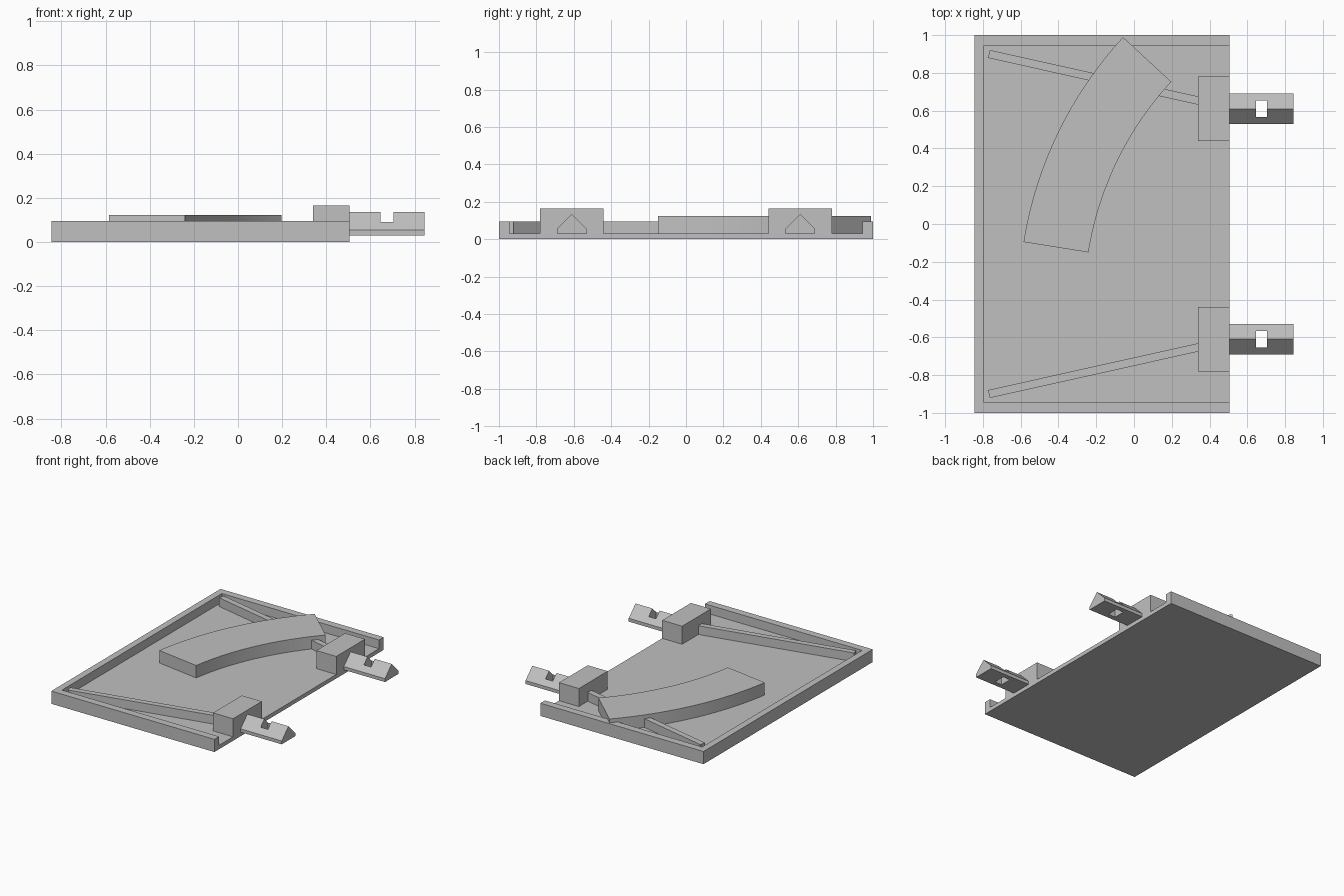
import bpy, bmesh, math
from mathutils import Vector

cube = bpy.data.objects.get("Cube")
if cube:
    bpy.data.objects.remove(cube, do_unlink=True)

grey = bpy.data.materials.new("plain grey")
grey.use_nodes = True
COLOUR = (0.53, 0.53, 0.53, 1)
grey.diffuse_color = COLOUR
grey.node_tree.nodes["Principled BSDF"].inputs["Base Color"].default_value = COLOUR


def prism(name, outline, offset):
    """Extrude a flat outline of 3D points along an offset."""
    bm = bmesh.new()
    base = bm.faces.new([bm.verts.new(p) for p in outline])
    made = bmesh.ops.extrude_face_region(bm, geom=[base], use_keep_orig=True)
    moved = [g for g in made["geom"] if isinstance(g, bmesh.types.BMVert)]
    bmesh.ops.translate(bm, verts=moved, vec=offset)
    bmesh.ops.recalc_face_normals(bm, faces=bm.faces)
    mesh = bpy.data.meshes.new(name)
    bm.to_mesh(mesh)
    bm.free()
    mesh.materials.append(grey)
    ob = bpy.data.objects.new(name, mesh)
    bpy.context.collection.objects.link(ob)
    return ob


def upright(name, points, z0, z1):
    return prism(name, [(x, y, z0) for x, y in points], (0, 0, z1 - z0))


def box(name, x0, x1, y0, y1, z0, z1):
    return upright(name, [(x0, y0), (x1, y0), (x1, y1), (x0, y1)], z0, z1)


def cut(ob, cutter):
    """Subtract a cutter and remove it."""
    cutter.hide_render = True
    mod = ob.modifiers.new("cut", "BOOLEAN")
    mod.operation = "DIFFERENCE"
    mod.solver = "EXACT"
    mod.object = cutter
    bpy.context.view_layer.objects.active = ob
    bpy.ops.object.modifier_apply(modifier=mod.name)
    bpy.data.objects.remove(cutter, do_unlink=True)


FLOOR, RIM, EDGE = 0.03, 0.095, 0.505

# Tray with a rim on three sides, open on the latch side
tray = box("tray", -0.845, EDGE, -1, 1, 0, RIM)
cut(tray, box("tray_cutter", -0.795, 0.7, -0.945, 0.945, FLOOR, 0.3))

# Curved raised band
centre = Vector((1.474, -0.425))
STEPS = 32
angles = [math.radians(170.9 - 33.6 * i / STEPS) for i in range(STEPS + 1)]


def arc(radius):
    return [centre + radius * Vector((math.cos(a), math.sin(a))) for a in angles]


band = upright("curved_band", arc(2.085) + arc(1.737)[::-1], FLOOR, 0.123)
for poly in band.data.polygons:
    poly.use_smooth = abs(poly.normal.z) < 0.5
bpy.ops.object.select_all(action="DESELECT")
band.select_set(True)
bpy.context.view_layer.objects.active = band
bpy.ops.object.shade_smooth_by_angle(angle=math.radians(30))

# Mirrored hinge blocks, latches and slanted ribs
for label, side in (("front", -1), ("back", 1)):
    mid = 0.61 * side
    box(label + "_block", 0.34, EDGE, mid - 0.17, mid + 0.17, FLOOR, 0.165)

    # Ridged latch with a slot through it
    profile = [(-0.08, 0.03), (0.08, 0.03), (0.08, 0.055), (0, 0.135), (-0.08, 0.055)]
    latch = prism(label + "_latch", [(EDGE, mid + y, z) for y, z in profile],
                  (0.845 - EDGE, 0, 0))
    cut(latch, box("slot_cutter", 0.645, 0.705, mid - 0.044, mid + 0.044, -0.1, 0.3))

    # Rib running from the block to the far corner
    start, end = Vector((-0.768, 0.90 * side)), Vector((0.4, 0.64 * side))
    across = (end - start).orthogonal().normalized() * 0.0215
    upright(label + "_rib", [start + across, start - across, end - across, end + across],
            FLOOR, RIM)
